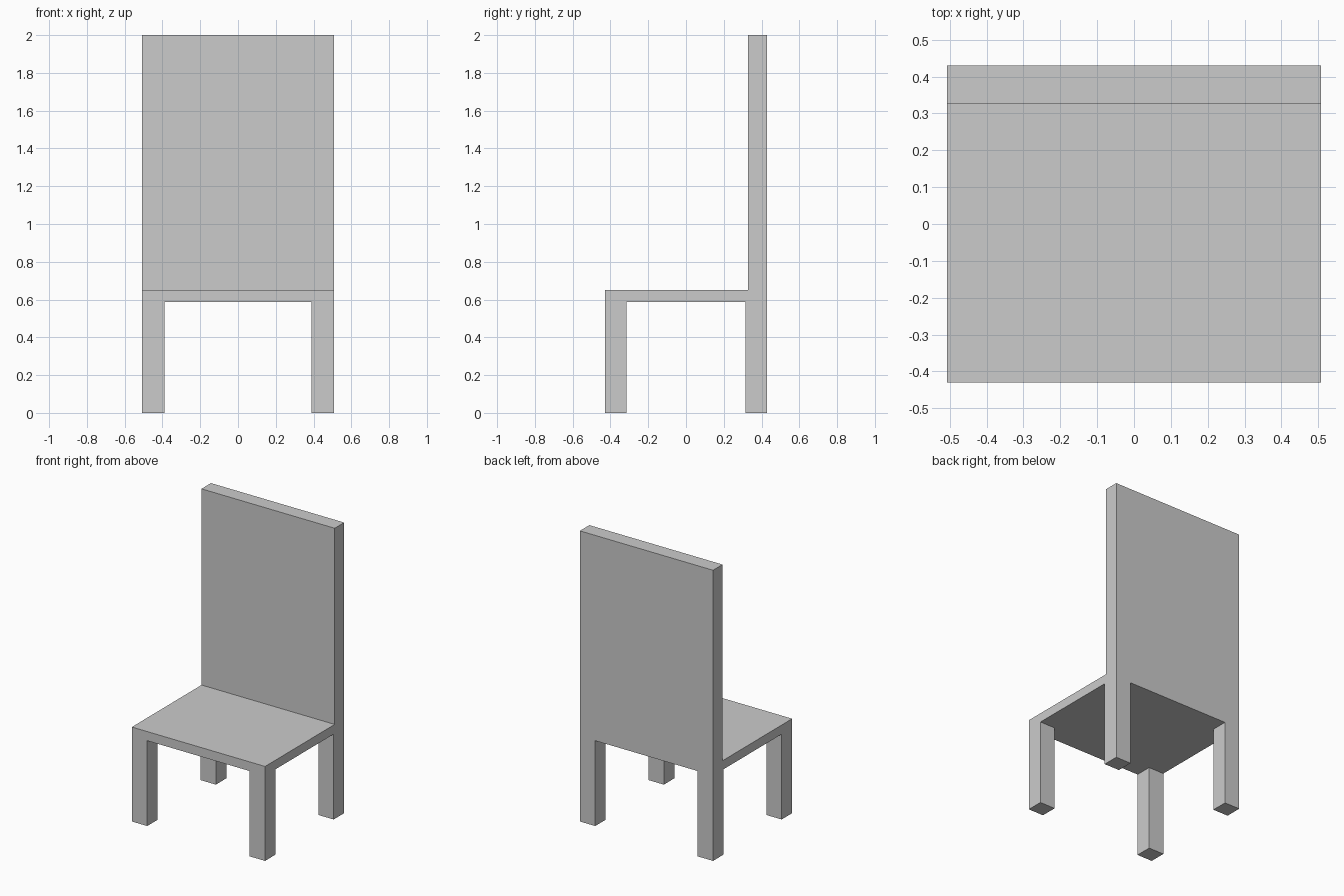
import bpy
import bmesh
from mathutils import Matrix, Vector

if "Cube" in bpy.data.objects:
    bpy.data.objects.remove(bpy.data.objects["Cube"])

# Overall half sizes and key heights
HX, HY = 0.507, 0.43
LEG_X, LEG_Y = 0.117, 0.114
SEAT_Z0, SEAT_Z1, TOP = 0.587, 0.65, 2.0
BACK_Y = 0.327


def box(name, lo, hi):
    """Axis-aligned box between two corners."""
    lo, hi = Vector(lo), Vector(hi)
    bm = bmesh.new()
    bmesh.ops.create_cube(bm, size=1, matrix=Matrix.Diagonal((*(hi - lo), 1)))
    mesh = bpy.data.meshes.new(name)
    bm.to_mesh(mesh)
    bm.free()
    ob = bpy.data.objects.new(name, mesh)
    ob.location = (lo + hi) / 2
    bpy.context.collection.objects.link(ob)
    return ob


# Seat slab
box("seat", (-HX, -HY, SEAT_Z0), (HX, HY, SEAT_Z1))

# Tall backrest standing on the rear edge of the seat
box("backrest", (-HX, BACK_Y, SEAT_Z1), (HX, HY, TOP))

# Four square legs flush with the seat corners
for side, sx in (("left", -1), ("right", 1)):
    for end, sy in (("front", -1), ("back", 1)):
        cx, cy = sx * (HX - LEG_X / 2), sy * (HY - LEG_Y / 2)
        box(f"{end}_{side}_leg",
            (cx - LEG_X / 2, cy - LEG_Y / 2, 0),
            (cx + LEG_X / 2, cy + LEG_Y / 2, SEAT_Z0))
